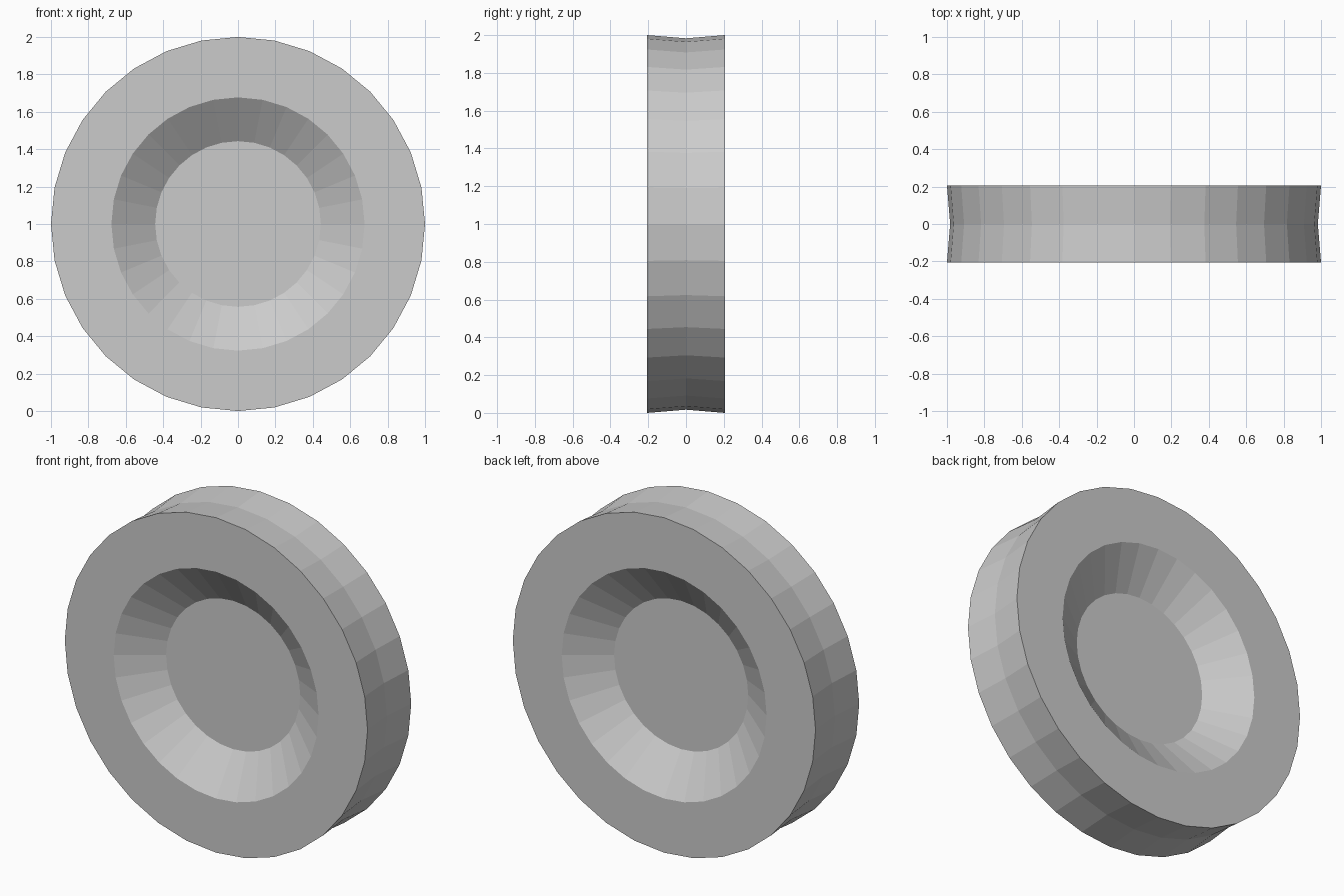
import bpy, bmesh
from math import cos, sin, tau

if "Cube" in bpy.data.objects:
    bpy.data.objects.remove(bpy.data.objects["Cube"])

SIDES = 32

# Cross-section (radius, y) from front hub over the tread to the back hub
half = [(0.443, -0.046), (0.677, -0.206), (1.0, -0.206)]
profile = half + [(0.983, 0.0)] + [(r, -y) for r, y in reversed(half)]

bm = bmesh.new()
rings = [[bm.verts.new((r * sin(tau * i / SIDES), y, 1 + r * cos(tau * i / SIDES)))
          for i in range(SIDES)] for r, y in profile]

# Tread, side walls and dished recesses
for a, b in zip(rings, rings[1:]):
    for i in range(SIDES):
        j = (i + 1) % SIDES
        bm.faces.new((a[i], a[j], b[j], b[i]))

# Flat hub discs
bm.faces.new(rings[0])
bm.faces.new(rings[-1])
bmesh.ops.recalc_face_normals(bm, faces=bm.faces)

mesh = bpy.data.meshes.new("wheel")
bm.to_mesh(mesh)
bm.free()
bpy.context.collection.objects.link(bpy.data.objects.new("wheel", mesh))
